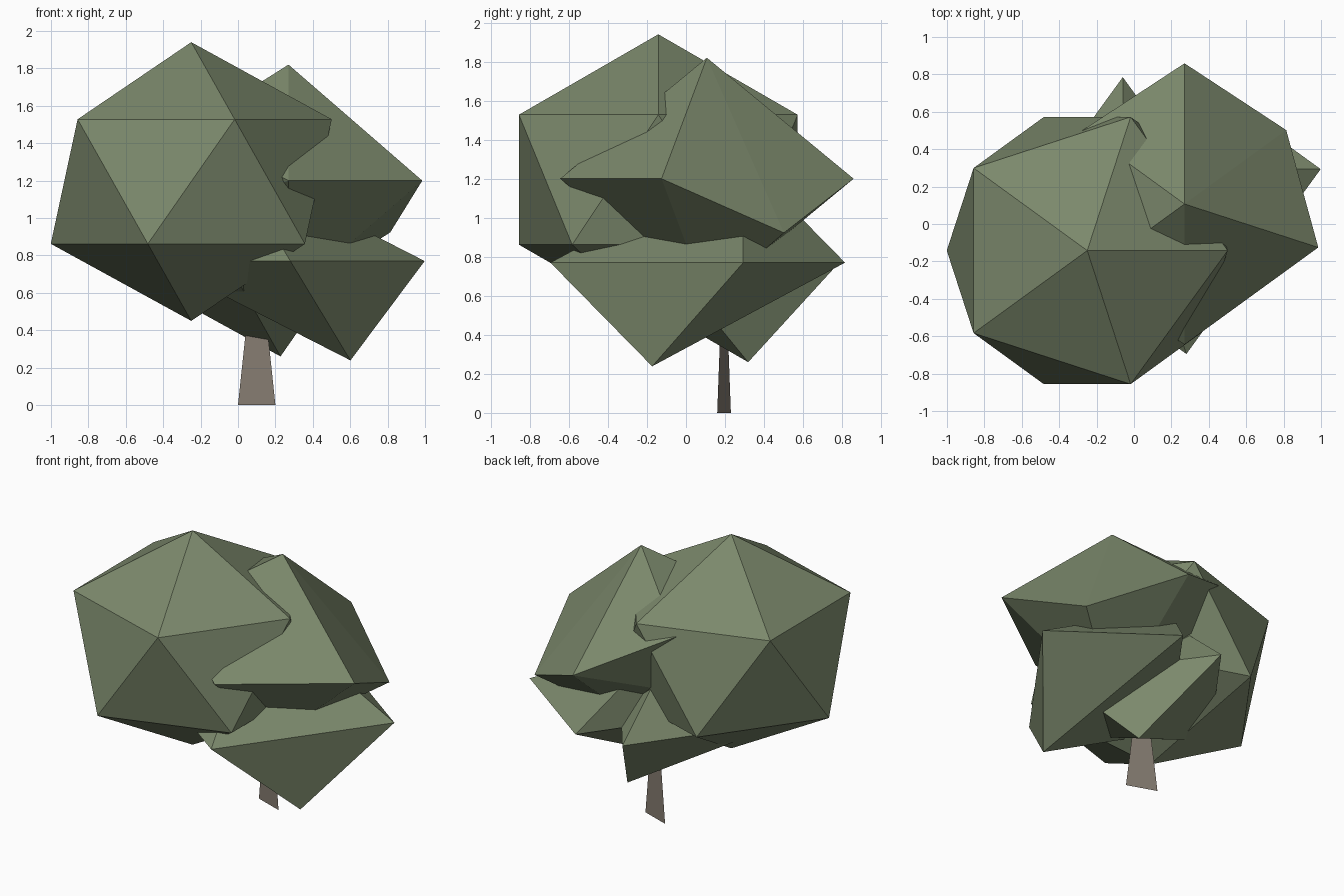
import bpy, bmesh, math

if "Cube" in bpy.data.objects:
    bpy.data.objects.remove(bpy.data.objects["Cube"])

def material(name, color):
    m = bpy.data.materials.new(name)
    m.diffuse_color = (*color, 1)
    m.use_nodes = True
    m.node_tree.nodes["Principled BSDF"].inputs["Base Color"].default_value = m.diffuse_color
    return m

LEAF = material("leaf_green", (0.20, 0.25, 0.15))
BARK = material("bark_brown", (0.24, 0.205, 0.168))

# Rings of a unit icosphere: (radius, height)
RINGS = {
    "top": (0, 1), "top_mid": (0.526, 0.85), "upper": (0.894, 0.447),
    "equator": (1, 0), "lower": (0.894, -0.447),
    "bottom_mid": (0.526, -0.85), "bottom": (0, -1),
}

def add_object(name, bm, mat):
    me = bpy.data.meshes.new(name)
    bm.to_mesh(me)
    bm.free()
    me.materials.append(mat)
    ob = bpy.data.objects.new(name, me)
    bpy.context.collection.objects.link(ob)
    return ob

def foliage(name, center, radius, height, points):
    """Faceted clump: convex hull of chosen icosphere corners (ring, angles)."""
    bm = bmesh.new()
    for ring, angles in points.items():
        r, h = RINGS[ring]
        for a in angles:
            t = math.radians(a)
            bm.verts.new((center[0] + radius * r * math.cos(t),
                          center[1] + radius * r * math.sin(t),
                          center[2] + height * h))
    bmesh.ops.convex_hull(bm, input=bm.verts[:])
    loose = [v for v in bm.verts if not v.link_faces]
    bmesh.ops.delete(bm, geom=loose, context='VERTS')
    bmesh.ops.recalc_face_normals(bm, faces=bm.faces[:])
    return add_object(name, bm, LEAF)

# Large front-left clump, a full twenty-sided ball
foliage("large_foliage", (-0.25, -0.142, 1.195), 0.84, 0.745, {
    "top": [0], "upper": range(0, 360, 72),
    "lower": range(36, 360, 72), "bottom": [0]})

# Upper right clump
foliage("upper_foliage", (0.27, 0.107, 1.2), 0.752, 0.62, {
    "top": [0], "upper": [144, 216], "equator": [90, 270, -18],
    "lower": [36, 180], "bottom": [0]})

# Lower right clump
foliage("lower_foliage", (0.28, 0.06, 0.77), 0.755, 0.625, {
    "top_mid": [144], "equator": [18, 90, 198, 270], "bottom_mid": [-36]})

# Small clump at the back, above the trunk
foliage("back_foliage", (-0.06, 0.11, 0.77), 0.675, 0.6, {
    "top": [0], "equator": [90, 198, 270, -18], "bottom_mid": [36]})

# Trunk: one flat tapered sheet, turned slightly
bm = bmesh.new()
corners = []
for z, s in ((0, 1), (0.55, 0.42)):
    row = [bm.verts.new((0.1 + k * 0.1 * s, 0.195 - k * 0.035 * s, z)) for k in (-1, 1)]
    corners.append(row)
(a, b), (c, d) = corners
bm.faces.new((a, b, d, c))
add_object("trunk", bm, BARK)
